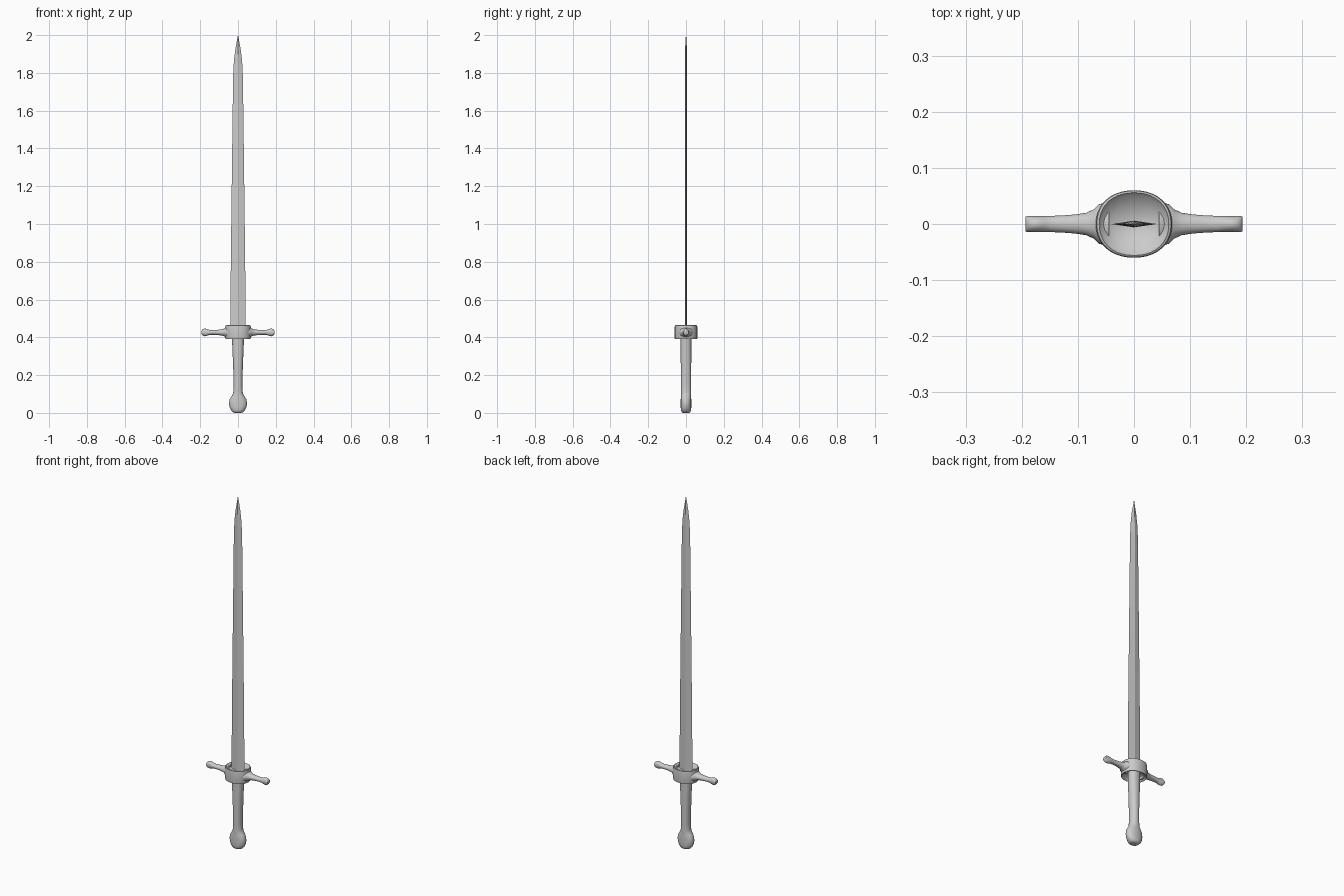
import bpy, bmesh, math


def loft(name, sections, n=32, axis='Z', power=1.0, centre=0.0, caps=True, smooth=40):
    """Skin rings (position, half-width a, half-depth b) along an axis."""
    bm = bmesh.new()
    rings = []
    for t, a, b in sections:
        ring = []
        for i in range(n):
            ang = 2 * math.pi * i / n
            c, s = math.cos(ang), math.sin(ang)
            u = a * math.copysign(abs(c) ** power, c)
            v = b * math.copysign(abs(s) ** power, s)
            co = (u, v, t) if axis == 'Z' else (t, u, v + centre)
            ring.append(bm.verts.new(co))
        rings.append(ring)
    for r0, r1 in zip(rings, rings[1:]):
        for i in range(n):
            j = (i + 1) % n
            bm.faces.new((r0[i], r0[j], r1[j], r1[i]))
    if caps:
        bm.faces.new(rings[0][::-1])
        bm.faces.new(rings[-1])
    bmesh.ops.recalc_face_normals(bm, faces=bm.faces)
    mesh = bpy.data.meshes.new(name)
    bm.to_mesh(mesh)
    bm.free()
    ob = bpy.data.objects.new(name, mesh)
    bpy.context.collection.objects.link(ob)
    bpy.ops.object.select_all(action='DESELECT')
    ob.select_set(True)
    bpy.context.view_layer.objects.active = ob
    bpy.ops.object.shade_smooth_by_angle(angle=math.radians(smooth))
    return ob


# Diamond-section blade tapering to a point
loft("blade", [(0.42, .041, .006), (0.8, .038, .006), (1.3, .032, .006),
               (1.78, .026, .006), (1.86, .022, .006), (1.92, .015, .005),
               (1.97, .006, .003), (2.0, .0006, .0004)], n=4, smooth=10)

# Grip and flattened round pommel
loft("grip_and_pommel", [(0.0, .018, .016), (0.004, .027, .023), (0.014, .037, .027),
                         (0.03, .045, .028), (0.05, .048, .028), (0.07, .045, .028),
                         (0.085, .037, .027), (0.096, .029, .027), (0.11, .025, .027),
                         (0.14, .0235, .027), (0.20, .024, .027), (0.28, .027, .028),
                         (0.34, .030, .028), (0.43, .032, .028)], power=0.9)

# Guard collar with dished top and underside
loft("guard_collar", [(0.42, .012, .01), (0.412, .040, .034), (0.398, .058, .051),
                      (0.390, .062, .056), (0.391, .066, .059), (0.397, .068, .060),
                      (0.455, .068, .060), (0.462, .066, .059), (0.464, .062, .056),
                      (0.458, .058, .051), (0.446, .040, .032), (0.438, .012, .01)],
     n=40, power=0.92)

# Cross-guard arms with knobbed ends, mirrored left and right
arm = loft("guard_arm", [(0.045, .040, .032), (0.063, .035, .027), (0.072, .026, .021),
                         (0.085, .020, .017), (0.105, .017, .014), (0.13, .015, .0125),
                         (0.148, .0145, .0125), (0.157, .0145, .015), (0.166, .0145, .019),
                         (0.175, .0145, .0205), (0.184, .0145, .0185),
                         (0.190, .0145, .014), (0.193, .013, .009)],
           n=24, axis='X', centre=0.426)
mirror = arm.modifiers.new("mirror", 'MIRROR')
mirror.use_axis = (True, False, False)
mirror.use_mirror_merge = False
